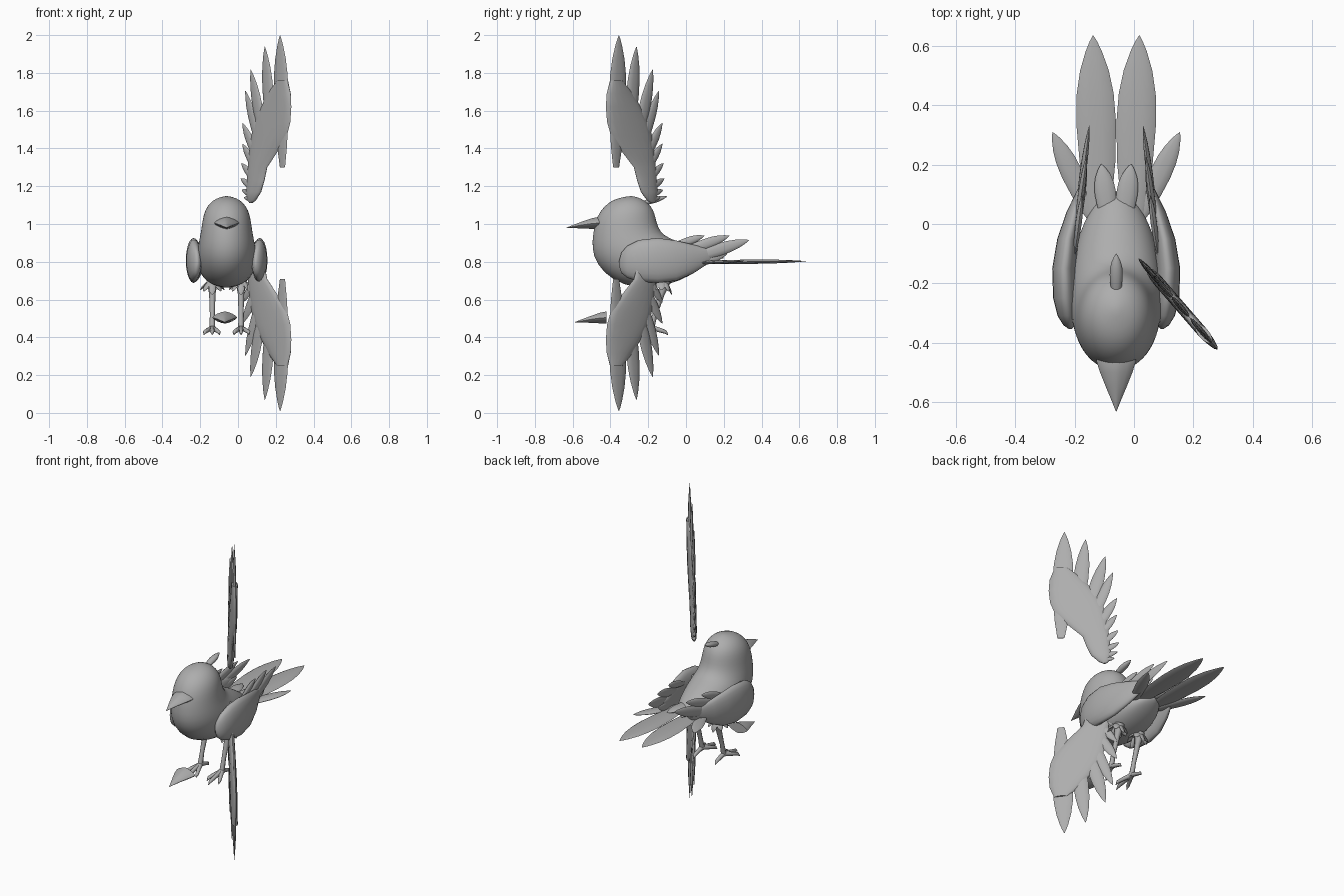
import bpy, bmesh, math
from mathutils import Vector as V

if "Cube" in bpy.data.objects:
    bpy.data.objects.remove(bpy.data.objects["Cube"])

CX = -0.06  # the bird's own symmetry plane
grey = bpy.data.materials.new("plain_grey")
grey.diffuse_color = (0.42, 0.42, 0.42, 1)
grey.use_nodes = True
grey.node_tree.nodes["Principled BSDF"].inputs["Base Color"].default_value = grey.diffuse_color


def loft(name, sections, n=16, power=1.0):
    """Skin a row of elliptical rings given as (centre, half axis u, half axis v)."""
    bm = bmesh.new()
    rings = []
    for c, u, v in sections:
        ring = []
        for i in range(n):
            a = 2 * math.pi * i / n
            ca = math.copysign(abs(math.cos(a)) ** power, math.cos(a))
            sa = math.copysign(abs(math.sin(a)) ** power, math.sin(a))
            ring.append(bm.verts.new(V(c) + V(u) * ca + V(v) * sa))
        rings.append(ring)
    for a, b in zip(rings, rings[1:]):
        for i in range(n):
            j = (i + 1) % n
            bm.faces.new((a[i], a[j], b[j], b[i]))
    bm.faces.new(rings[0][::-1])
    bm.faces.new(rings[-1])
    bmesh.ops.recalc_face_normals(bm, faces=bm.faces)
    me = bpy.data.meshes.new(name)
    bm.to_mesh(me)
    bm.free()
    me.materials.append(grey)
    ob = bpy.data.objects.new(name, me)
    bpy.context.collection.objects.link(ob)
    bpy.context.view_layer.objects.active = ob
    ob.select_set(True)
    bpy.ops.object.shade_smooth_by_angle(angle=math.radians(50))
    ob.select_set(False)
    return ob


LEAF = [(0, .35), (.15, .65), (.35, .9), (.55, 1), (.7, .93), (.82, .72), (.92, .4), (.97, .18), (1, .01)]


def feather(name, base, tip, normal, hw, ht, n=10):
    """Flat pointed leaf running from base to tip."""
    base, tip = V(base), V(tip)
    d = (tip - base).normalized()
    side = d.cross(V(normal)).normalized()
    up = side.cross(d)
    return loft(name, [(base.lerp(tip, t), side * hw * w, up * ht * w) for t, w in LEAF], n)


def tube(name, pts, radii, n=8):
    pts = [V(p) for p in pts]
    out = []
    for i, p in enumerate(pts):
        d = pts[min(i + 1, len(pts) - 1)] - pts[max(i - 1, 0)]
        u = d.cross(V((1, 0.01, 0.02))).normalized()
        out.append((p, u * radii[i], d.cross(u).normalized() * radii[i]))
    return loft(name, out, n)


# Head and body: each row is front y, z, back y, z, half width
rows = [(-.30, 1.148, -.28, 1.148, .008), (-.36, 1.138, -.235, 1.135, .055),
        (-.41, 1.115, -.20, 1.11, .088), (-.455, 1.07, -.175, 1.08, .115),
        (-.482, 1.01, -.16, 1.035, .128), (-.492, .95, -.15, .985, .135),
        (-.50, .87, -.12, .94, .147), (-.475, .785, -.06, .915, .157),
        (-.39, .70, 0, .885, .156), (-.27, .66, .04, .86, .142),
        (-.15, .663, .07, .84, .12), (-.03, .70, .095, .82, .088),
        (.06, .75, .11, .805, .05), (.10, .78, .112, .795, .01)]
body = loft("body", [((CX, (a + c) / 2, (b + d) / 2), (w, 0, 0),
                      (0, (c - a) / 2, (d - b) / 2)) for a, b, c, d, w in rows], 32)
sub = body.modifiers.new("smooth", "SUBSURF")
sub.levels = sub.render_levels = 1

# Crest
feather("crest", (CX, -.26, 1.10), (CX, -.10, 1.146), (0, 0, 1), .022, .016)

# Beak, and a loose spare beak below
beak = [(-.633, .98, .001, .001), (-.60, .986, .014, .008), (-.55, .995, .035, .018),
        (-.50, 1.002, .055, .028), (-.465, 1.005, .066, .032), (-.40, 1.005, .066, .03)]


def make_beak(name, data, dx, dy, dz):
    loft(name, [((CX + dx, y + dy, z + dz), (w, 0, 0), (0, 0, h)) for y, z, w, h in data], 16, 1.4)


make_beak("beak", beak, 0, 0, 0)
make_beak("spare_beak", beak[:-1], -.01, .045, -.50)

# Parts in left and right pairs
folded = [(-.355, .78, .80, .155, .004), (-.342, .74, .85, .158, .02), (-.31, .715, .885, .165, .033),
          (-.25, .695, .915, .172, .041), (-.15, .688, .926, .175, .041), (-.05, .70, .912, .163, .036),
          (.04, .74, .89, .14, .028), (.11, .785, .872, .118, .016), (.16, .83, .86, .105, .003)]
for s, side in ((1, "right"), (-1, "left")):
    def P(d, y, z):
        return (CX + s * d, y, z)

    # Folded wing with swept feathers
    loft("folded_wing_" + side, [(P(d, y, (a + b) / 2), (t, 0, 0), (0, 0, (b - a) / 2))
                                 for y, a, b, d, t in folded], 20)
    for i, (b, t, w) in enumerate((((.14, -.03, .80), (.09, .335, .915), .033),
                                   ((.14, -.05, .84), (.10, .23, .938), .028),
                                   ((.14, -.10, .87), (.115, .097, .938), .022),
                                   ((.13, -.02, .78), (.10, .22, .845), .03))):
        feather(f"folded_feather_{side}_{i}", P(*b), P(*t), (1, 0, 0), w, .011)

    # Tail feathers and rump coverts
    feather("tail_feather_" + side, P(.055, -.02, .797), P(.078, .637, .803), (0, 0, 1), .067, .012)
    feather("outer_tail_feather_" + side, P(.07, .0, .79), P(.215, .31, .805), (0, 0, 1), .036, .01)
    feather("rump_feather_" + side, P(.02, -.02, .825), P(.05, .203, .82), (0, 0, 1), .036, .012)

    # Leg, foot and ragged thigh feathers
    x = .076
    tube("leg_" + side, [P(x, -.11, .70), P(x, -.13, .63), P(x, -.165, .52), P(x, -.185, .44)],
         [.03, .017, .013, .016])
    for dx, dy in ((-.035, -.10), (0, -.14), (.04, -.10), (.0, .085)):
        tube(f"toe_{side}", [P(x, -.18, .45), P(x + dx * .6, -.18 + dy * .5, .438),
                             P(x + dx, -.18 + dy * .85, .428), P(x + dx * 1.1, -.18 + dy, .412)],
             [.014, .012, .010, .001])
    for i in range(8):
        a = math.tau * i / 8
        ca, sa = math.cos(a), math.sin(a)
        feather(f"thigh_feather_{side}_{i}", P(x + .02 * ca, -.125 + .02 * sa, .70),
                P(x + .065 * ca, -.13 + .055 * sa, .625 + .025 * abs(ca)), (s * ca, sa, .4), .018, .007, 6)

# Spread wings: one raised, one flipped below it
arm = [(1.11, -.185, -.17), (1.125, -.205, -.158), (1.17, -.238, -.15), (1.23, -.258, -.155),
       (1.30, -.276, -.16), (1.39, -.345, -.168), (1.47, -.398, -.18), (1.54, -.418, -.20),
       (1.62, -.424, -.24), (1.69, -.42, -.28), (1.76, -.40, -.34)]
quills = [((-.37, 1.30), (-.355, 2.0), .054), ((-.31, 1.36), (-.262, 1.94), .04),
          ((-.28, 1.33), (-.176, 1.818), .036), ((-.27, 1.30), (-.143, 1.706), .031),
          ((-.25, 1.28), (-.125, 1.535), .027), ((-.24, 1.24), (-.125, 1.425), .023),
          ((-.23, 1.20), (-.119, 1.322), .02), ((-.22, 1.17), (-.115, 1.24), .018),
          ((-.21, 1.145), (-.122, 1.18), .015), ((-.20, 1.13), (-.135, 1.14), .012)]
along = V((-.867, 1, 0))        # wing plane direction, per unit of y
across = V((1, .867, 0)).normalized()
for name, flip in (("raised_wing", False), ("lowered_wing", True)):
    def W(y, z):
        return V((.01 + (-.11 - y) * .867, y, 2.008 - z if flip else z))

    loft(name, [(W((a + b) / 2, z), along * (b - a) / 2, across * min(.018, (b - a) * .3))
                for z, a, b in arm], 16)
    for i, (b, t, w) in enumerate(quills):
        feather(f"{name}_feather_{i}", W(*b), W(*t), across, w * 1.1, .010)
